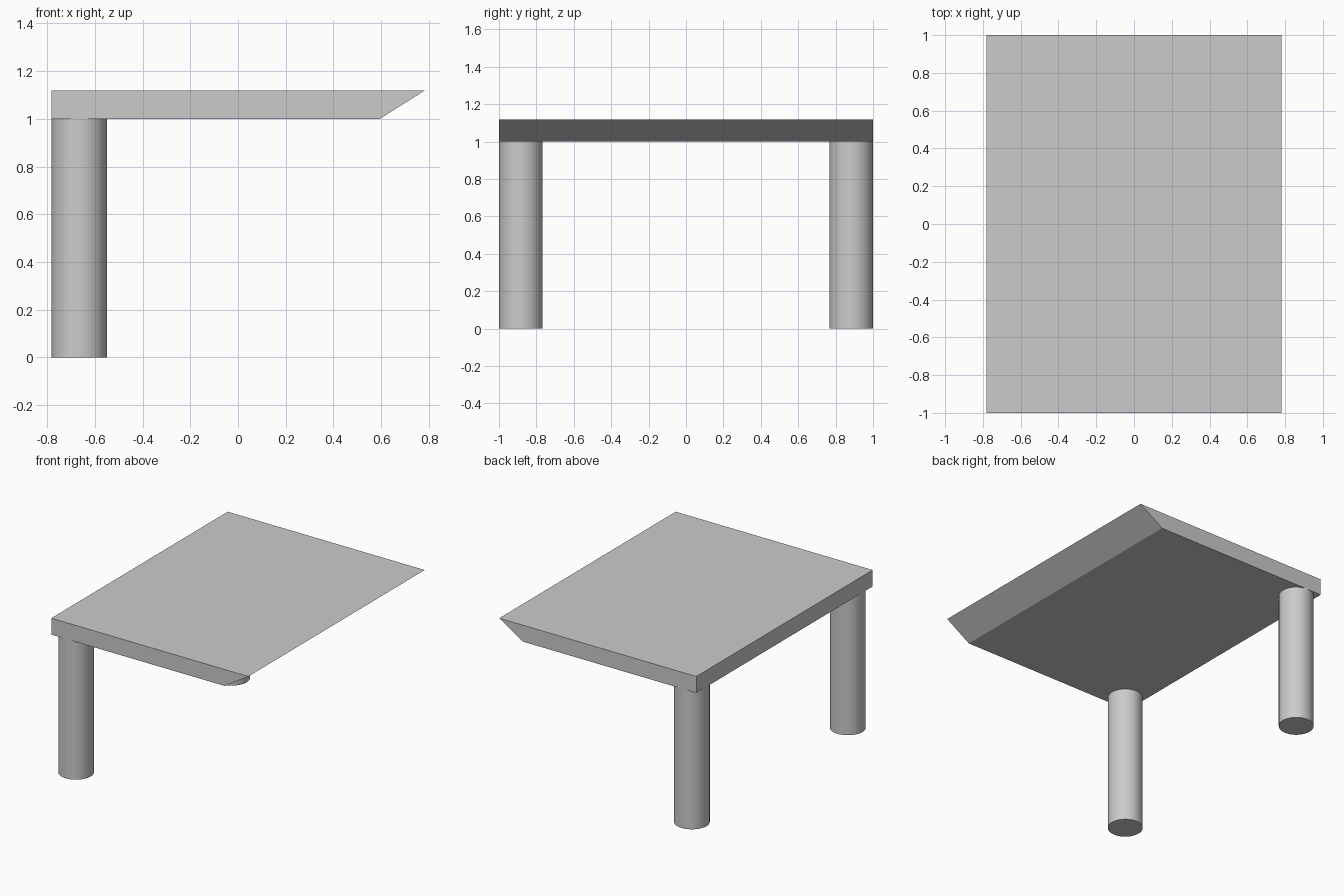
import bpy
import bmesh
import math

cube = bpy.data.objects.get("Cube")
if cube:
    bpy.data.objects.remove(cube, do_unlink=True)

# Single plain grey
grey = bpy.data.materials.new("light_grey")
grey.use_nodes = True
colour = (0.6, 0.6, 0.6, 1.0)
grey.diffuse_color = colour
grey.node_tree.nodes["Principled BSDF"].inputs["Base Color"].default_value = colour

HALF_X, HALF_Y = 0.782, 1.0
BASE_Z, TOP_Z = 1.0, 1.118
LEG_R = 0.116


def make_top():
    """Slab profile with an undercut edge, extruded along y."""
    profile = [(-HALF_X, BASE_Z), (0.595, BASE_Z), (HALF_X, TOP_Z), (-HALF_X, TOP_Z)]
    bm = bmesh.new()
    face = bm.faces.new([bm.verts.new((x, -HALF_Y, z)) for x, z in profile])
    result = bmesh.ops.extrude_face_region(bm, geom=[face])
    moved = [g for g in result["geom"] if isinstance(g, bmesh.types.BMVert)]
    bmesh.ops.translate(bm, verts=moved, vec=(0, 2 * HALF_Y, 0))
    bmesh.ops.recalc_face_normals(bm, faces=bm.faces)
    mesh = bpy.data.meshes.new("table_top")
    bm.to_mesh(mesh)
    bm.free()
    mesh.materials.append(grey)
    bpy.context.collection.objects.link(bpy.data.objects.new("table_top", mesh))


def make_leg(name, side):
    """Round leg flush with the slab corner."""
    bpy.ops.mesh.primitive_cylinder_add(
        vertices=64, radius=LEG_R, depth=BASE_Z,
        location=(LEG_R - HALF_X, side * (HALF_Y - LEG_R), BASE_Z / 2))
    leg = bpy.context.object
    leg.name = name
    leg.data.materials.append(grey)
    bpy.ops.object.shade_smooth_by_angle(angle=math.radians(30))


make_top()
make_leg("front_leg", -1)
make_leg("back_leg", 1)
